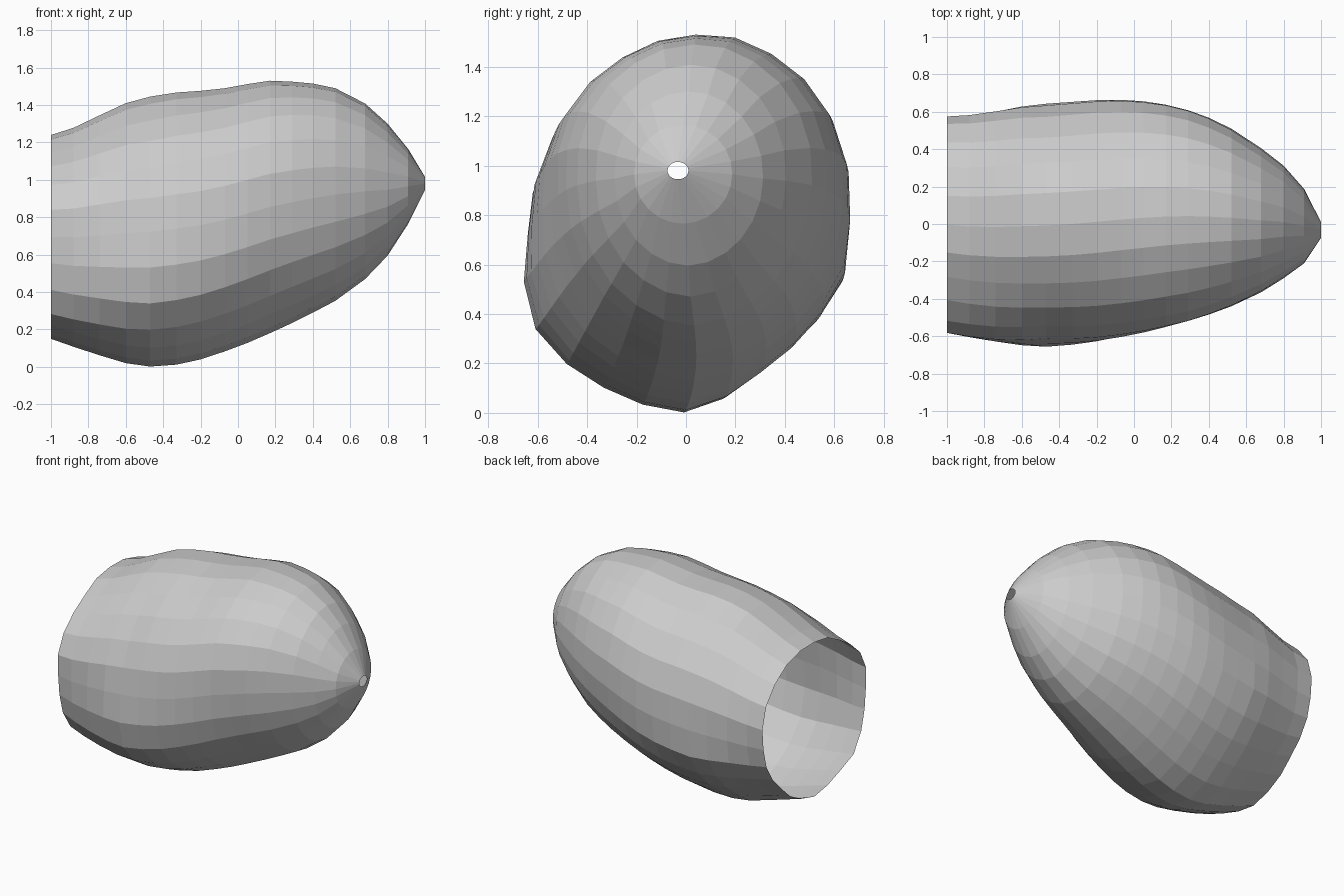
import bpy, bmesh
from math import cos, sin, pi

# Outline at each station along the shell: x, y min, y max, z min, z max
STATIONS = [
    (-1.00, -.582, .575, .150, 1.240), (-.88, -.605, .582, .108, 1.278),
    (-.74, -.628, .602, .062, 1.345), (-.60, -.648, .628, .020, 1.410),
    (-.47, -.656, .643, .002, 1.445), (-.33, -.645, .653, .012, 1.467),
    (-.20, -.627, .662, .040, 1.476), (-.07, -.604, .664, .083, 1.490),
    (.05, -.580, .656, .128, 1.512), (.17, -.550, .638, .180, 1.530),
    (.29, -.518, .608, .235, 1.525), (.40, -.484, .568, .290, 1.515),
    (.52, -.440, .510, .353, 1.490), (.68, -.365, .405, .470, 1.408),
    (.80, -.290, .312, .595, 1.300), (.91, -.210, .187, .765, 1.165),
    (1.00, -.075, .010, .945, 1.015)]

# Cross-section radii every 15 degrees from +y towards +z
REAR = [.975, 1.03, 1.07, 1.07, 1.06, 1.03, 1, .99, .96, .98, 1.02, 1.03,
        .99, 1, 1.04, 1.07, 1.0, .99, 1, .96, .93, .90, .92, .95]
MIDDLE = [1, 1.02, 1.03, 1.02, 1.03, 1.03, 1, .98, .95, .95, .95, .96,
          .97, 1.03, 1.065, 1.03, .995, .99, 1, .955, .91, .92, .96, 1.02]
FRONT = [1, 1.03, 1.045, 1.04, 1.02, 1.015, 1, 1, 1.005, 1.025, 1.04, 1.025,
         .99, .99, .99, .99, .98, .99, 1, .97, .95, .95, .96, .98]
KEYS = [(-1, REAR), (-.47, MIDDLE), (.3, FRONT), (1, [1] * 24)]


def radii_at(x):
    for (x0, a), (x1, b) in zip(KEYS, KEYS[1:]):
        if x <= x1:
            t = (x - x0) / (x1 - x0)
            return [p + (q - p) * t for p, q in zip(a, b)]


def fit(values, low, high):
    a, b = min(values), max(values)
    return [low + (v - a) * (high - low) / (b - a) for v in values]


# Faceted shell, open at the rear with a small hole in the nose
bm = bmesh.new()
rings = []
for x, y0, y1, z0, z1 in STATIONS:
    r = radii_at(x)
    n = len(r)
    ys = fit([r[i] * cos(2 * pi * i / n) for i in range(n)], y0, y1)
    zs = fit([r[i] * sin(2 * pi * i / n) for i in range(n)], z0, z1)
    rings.append([bm.verts.new((x, y, z)) for y, z in zip(ys, zs)])
for a, b in zip(rings, rings[1:]):
    for i in range(n):
        j = (i + 1) % n
        bm.faces.new((a[i], a[j], b[j], b[i]))
bm.normal_update()
if sum(f.normal.z * (f.calc_center_median().z - .75) for f in bm.faces) < 0:
    bmesh.ops.reverse_faces(bm, faces=bm.faces[:])

mesh = bpy.data.meshes.new("tapered_shell")
bm.to_mesh(mesh)
bm.free()
bpy.context.collection.objects.link(bpy.data.objects.new("tapered_shell", mesh))
